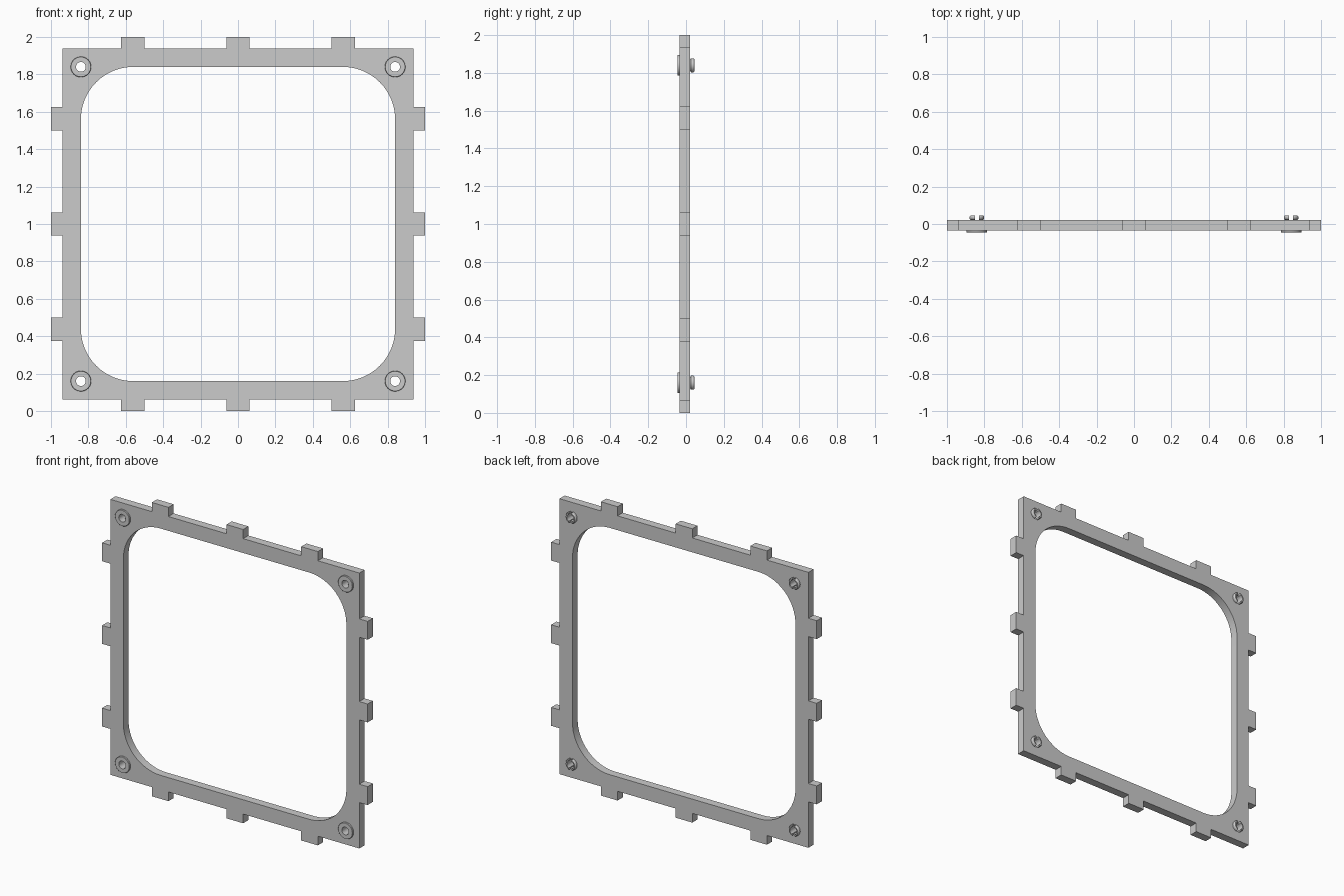
import bpy, bmesh
from math import sin, cos, pi, radians

if "Cube" in bpy.data.objects:
    bpy.data.objects.remove(bpy.data.objects["Cube"])

Y_FRONT, Y_BACK = -0.034, 0.022   # plate faces
BODY, TIP, TAB = 0.9375, 1.0, 0.0625
RIVET = 0.84


def arc(cx, cy, r, a0, a1, n):
    return [(cx + r * cos(a0 + (a1 - a0) * i / n),
             cy + r * sin(a0 + (a1 - a0) * i / n)) for i in range(n + 1)]


def rot(points, quarter):
    c, s = ((1, 0), (0, 1), (-1, 0), (0, -1))[quarter]
    return [(x * c - y * s, x * s + y * c) for x, y in points]


# Frame plate: tabbed outline, rounded opening and rivet holes
side = [(BODY, -BODY)]
for c in (-0.5625, 0, 0.5625):
    side += [(BODY, c - TAB), (TIP, c - TAB), (TIP, c + TAB), (BODY, c + TAB)]
R = 0.28
corner = arc(RIVET - R, RIVET - R, R, 0, pi / 2, 16)
loops = [sum((rot(side, q) for q in range(4)), []),
         sum((rot(corner, q) for q in range(4)), [])]
for sx in (-1, 1):
    for sy in (-1, 1):
        loops.append(arc(sx * RIVET, sy * RIVET, 0.032, 0, 2 * pi, 32)[:-1])

curve = bpy.data.curves.new("frame_plate", 'CURVE')
curve.dimensions = '2D'
curve.fill_mode = 'BOTH'
curve.extrude = (Y_BACK - Y_FRONT) / 2
for pts in loops:
    spline = curve.splines.new('POLY')
    spline.points.add(len(pts) - 1)
    for p, (x, y) in zip(spline.points, pts):
        p.co = (x, y, 0, 1)
    spline.use_cyclic_u = True
plate = bpy.data.objects.new("frame_plate", curve)
bpy.context.collection.objects.link(plate)
plate.location = (0, (Y_FRONT + Y_BACK) / 2, 1)
plate.rotation_euler = (radians(90), 0, 0)
bpy.context.view_layer.objects.active = plate
plate.select_set(True)
bpy.ops.object.convert(target='MESH')
bpy.ops.object.shade_smooth_by_angle(angle=radians(30))

# Snap rivet: hollow lathe profile as (radius, y)
profile = [(0.026, -0.046), (0.053, -0.046), (0.055, -0.044), (0.055, Y_FRONT),
           (0.032, Y_FRONT), (0.032, Y_BACK), (0.039, 0.026), (0.039, 0.038),
           (0.034, 0.046), (0.026, 0.046)]
N = 32
bm = bmesh.new()
rings = [[bm.verts.new((r * cos(2 * pi * i / N), y, r * sin(2 * pi * i / N)))
          for r, y in profile] for i in range(N)]
M = len(profile)
for i in range(N):
    a, b = rings[i], rings[(i + 1) % N]
    for j in range(M):
        k = (j + 1) % M
        bm.faces.new((a[j], a[k], b[k], b[j]))
bmesh.ops.recalc_face_normals(bm, faces=bm.faces)
mesh = bpy.data.meshes.new("snap_rivet")
bm.to_mesh(mesh)
bm.free()
rivet = bpy.data.objects.new("snap_rivet", mesh)
bpy.context.collection.objects.link(rivet)

# Slot splitting the rivet's back end into two prongs
bpy.ops.mesh.primitive_cube_add(size=1, location=(0, 0.05, 0))
cutter = bpy.context.object
cutter.name = "slot_cutter"
cutter.scale = (0.022, 0.1, 0.2)
cutter.hide_render = True
mod = rivet.modifiers.new("slot", 'BOOLEAN')
mod.operation = 'DIFFERENCE'
mod.solver = 'EXACT'
mod.object = cutter
bpy.ops.object.select_all(action='DESELECT')
bpy.context.view_layer.objects.active = rivet
rivet.select_set(True)
bpy.ops.object.modifier_apply(modifier="slot")
bpy.data.objects.remove(cutter)
bpy.ops.object.shade_smooth_by_angle(angle=radians(30))

# One rivet in each corner
for n, (sx, sz) in enumerate([(-1, -1), (1, -1), (-1, 1), (1, 1)]):
    ob = rivet if n == 0 else rivet.copy()
    if n:
        bpy.context.collection.objects.link(ob)
    ob.location = (sx * RIVET, 0, 1 + sz * RIVET)
